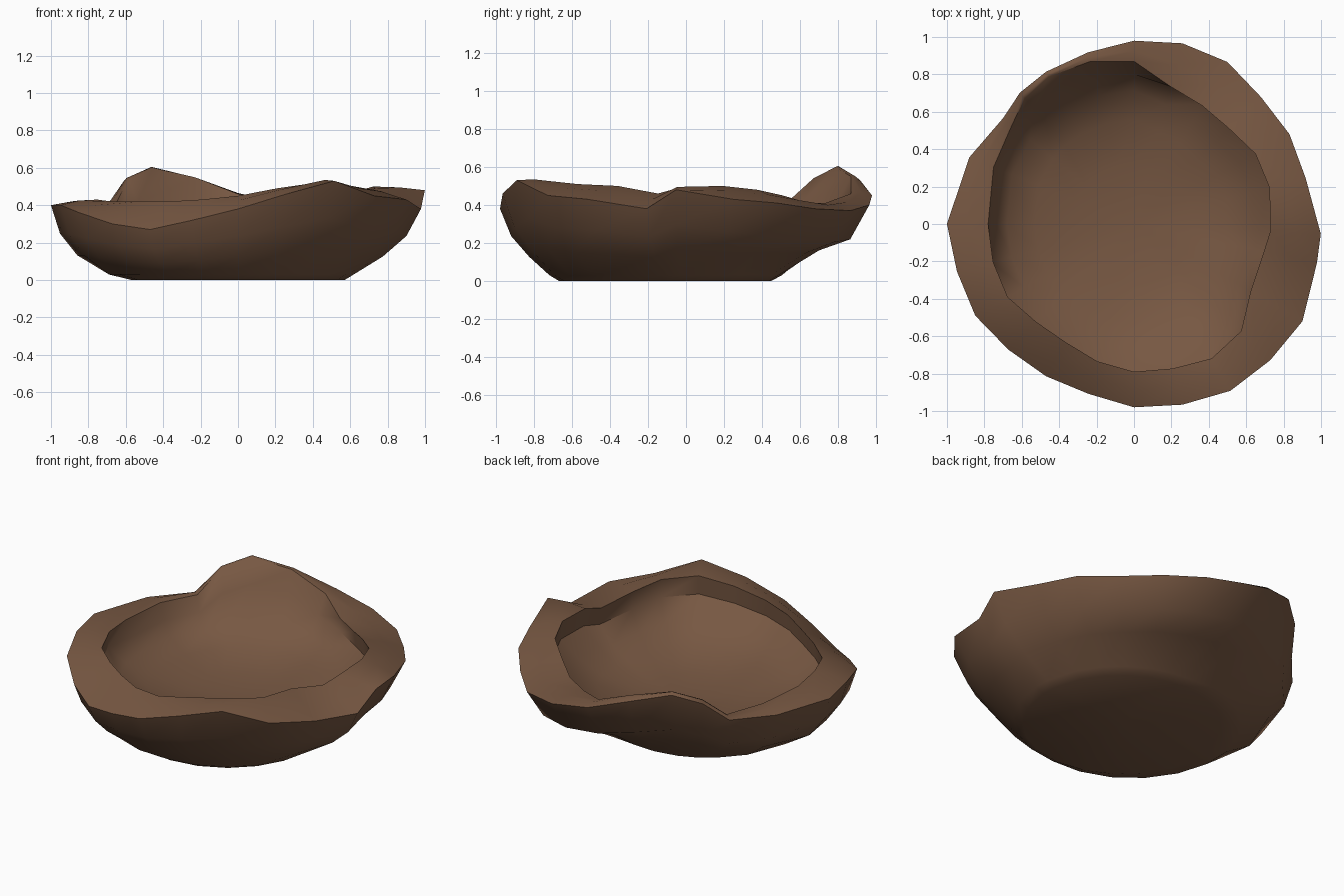
import bpy, bmesh, math

if "Cube" in bpy.data.objects:
    bpy.data.objects.remove(bpy.data.objects["Cube"])

brown = bpy.data.materials.new("dark_brown")
brown.diffuse_color = (0.185, 0.097, 0.055, 1)
brown.use_nodes = True
brown.node_tree.nodes["Principled BSDF"].inputs["Base Color"].default_value = brown.diffuse_color

# Broken rim every 15 degrees from +x: outer radius, outer height, inner crest radius, crest height
rim = [
    (1.00, .48, .73, .49), (.95, .43, .75, .50), (.96, .41, .75, .48), (.96, .38, .72, .45),
    (1.00, .37, .73, .41), (1.00, .40, .76, .41), (.98, .45, .87, .46), (.95, .53, .90, .55),
    (.94, .59, .91, .60), (.93, .53, .89, .54), (.90, .40, .84, .41), (.95, .40, .81, .42),
    (1.00, .40, .78, .42), (.98, .40, .78, .43), (.98, .36, .78, .42), (.95, .30, .74, .42),
    (.94, .27, .73, .42), (.94, .32, .76, .43), (.98, .38, .79, .45), (1.00, .46, .80, .49),
    (1.03, .53, .83, .52), (1.03, .45, .81, .51), (1.04, .43, .72, .50), (1.00, .38, .71, .46),
]
N = len(rim)
# Rows turned to the breaks in the rim
turned = {0: -3, 9: 131, 10: 141, 11: 158, 23: 348}


def section(i):
    """Wall section at one angle, from the foot up over the rim and down inside."""
    a = math.radians(turned.get(i, 360 * i / N))
    s, c = math.sin(a), math.cos(a)
    R, zo, rc, zc = rim[i]
    left, back = max(0, -c), max(0, s)
    foot = .56 - .11 * s
    under = -.07 if 6 <= i <= 9 else -.04 if 10 <= i <= 12 else .01
    ri = min(rc, .82)
    pts = [
        (foot, 0),
        (foot + .05 + .08 * left, .03),
        (foot + (R - foot) * (.50 + .18 * left), zo * .33 + .03 * back),
        (foot + (R - foot) * (.81 + .08 * left), zo * .62 - .03 * back),
        (R, zo),
        ((R + rc) / 2, (zo + zc) / 2 + .01),
        (rc, zc),
        (rc + under, zc * .77),
        (ri * .87, min(zc * .57, .28)),
        (ri * .68, .195),
        (ri * .40, .145),
    ]
    return [(r * c, r * s, z) for r, z in pts]


# Bowl body
bm = bmesh.new()
rows = [[bm.verts.new(p) for p in section(i)] for i in range(N)]
for i in range(N):
    p, q = rows[i], rows[(i + 1) % N]
    for k in range(len(p) - 1):
        bm.faces.new((p[k], q[k], q[k + 1], p[k + 1]))
base = bm.verts.new((0, -.1, 0))
floor = bm.verts.new((0, 0, .13))
for i in range(N):
    p, q = rows[i], rows[(i + 1) % N]
    bm.faces.new((q[0], p[0], base))
    bm.faces.new((p[-1], q[-1], floor))
bmesh.ops.recalc_face_normals(bm, faces=bm.faces)
mesh = bpy.data.meshes.new("broken_bowl")
bm.to_mesh(mesh)
bm.free()
mesh.materials.append(brown)
bowl = bpy.data.objects.new("broken_bowl", mesh)
bpy.context.collection.objects.link(bowl)
bpy.context.view_layer.objects.active = bowl
bowl.select_set(True)
bpy.ops.object.shade_smooth_by_angle(angle=math.radians(50))
